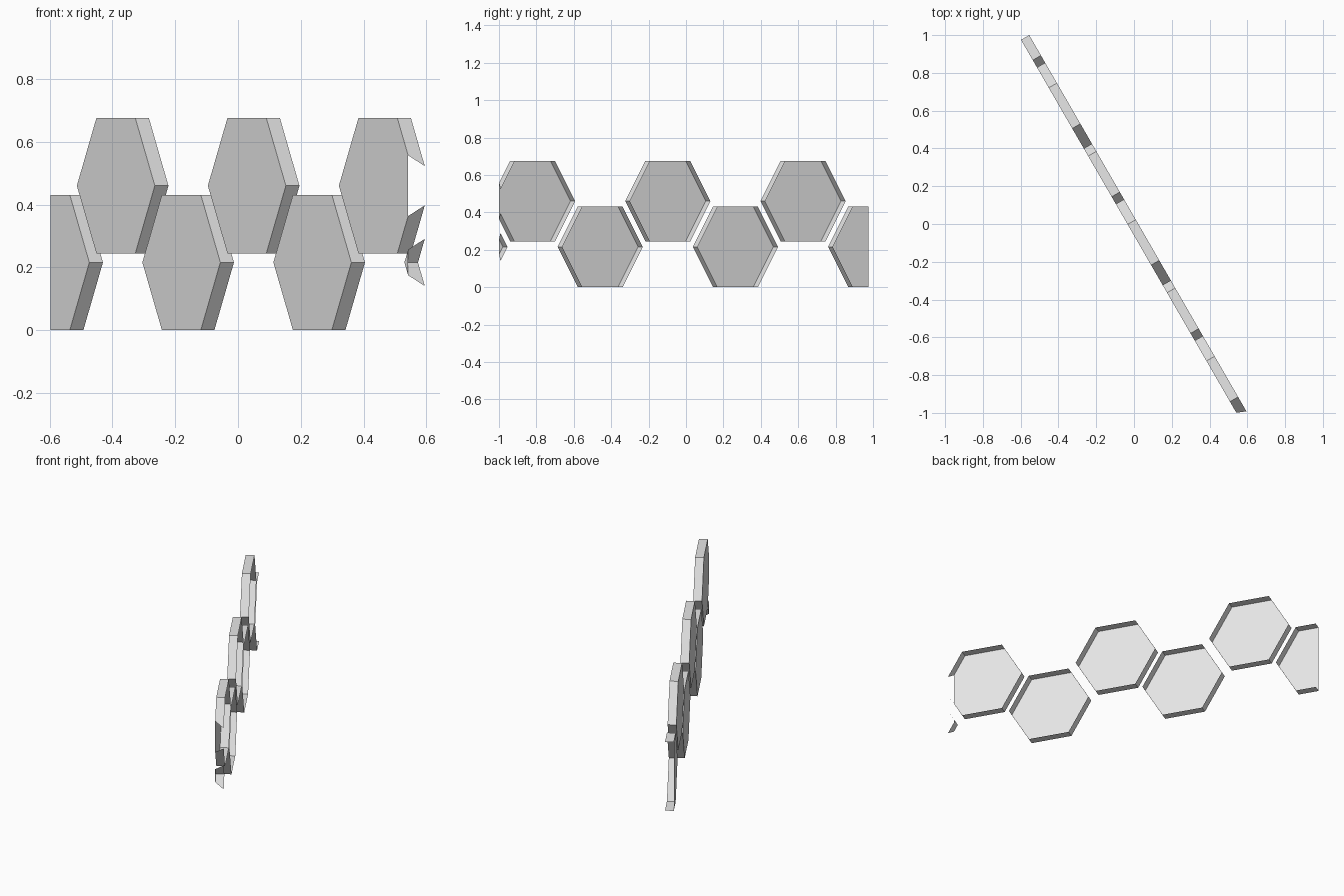
import bpy
import bmesh
from math import radians, cos, sin, pi
from mathutils import Vector

cube = bpy.data.objects.get("Cube")
if cube:
    bpy.data.objects.remove(cube, do_unlink=True)

RADIUS, DEPTH, PITCH = 0.2485, 0.05, 0.4175
ROW_HEIGHTS = (0.2155, 0.46)
STRIP_END = 2.28

grey = bpy.data.materials.new("light grey")
grey.use_nodes = True
grey.diffuse_color = (0.8, 0.8, 0.8, 1)
grey.node_tree.nodes["Principled BSDF"].inputs["Base Color"].default_value = (0.8, 0.8, 0.8, 1)


def clip(bm, point, normal):
    """Trim away everything on the normal side, leaving the cut open."""
    bmesh.ops.bisect_plane(bm, geom=bm.verts[:] + bm.edges[:] + bm.faces[:], dist=1e-5,
                           plane_co=point, plane_no=normal, clear_outer=True)


def hex_tray(index):
    """Hexagonal face with a rim of walls, open at the back."""
    along, height = index * PITCH, ROW_HEIGHTS[index % 2]
    bm = bmesh.new()
    front, back = [
        [bm.verts.new((along + RADIUS * cos(i * pi / 3), y, height + RADIUS * sin(i * pi / 3)))
         for i in range(6)] for y in (0, DEPTH)]
    bm.faces.new(front)
    for i in range(6):
        j = (i + 1) % 6
        bm.faces.new((front[j], front[i], back[i], back[j]))

    # Trim to the two ends of the strip
    clip(bm, Vector((0, 0, 0)), Vector((-1, 0, 0)))
    clip(bm, Vector((STRIP_END, 0, 0)), Vector((1, -0.4, 0)).normalized())

    mesh = bpy.data.meshes.new("hex_panel")
    bm.to_mesh(mesh)
    bm.free()
    mesh.materials.append(grey)
    panel = bpy.data.objects.new(f"hex_panel_{index + 1}", mesh)
    panel.location = (-0.598, 0.975, 0)
    panel.rotation_euler.z = radians(-60)
    bpy.context.collection.objects.link(panel)


# Two staggered rows of panels along a diagonal strip
for k in range(7):
    hex_tray(k)
